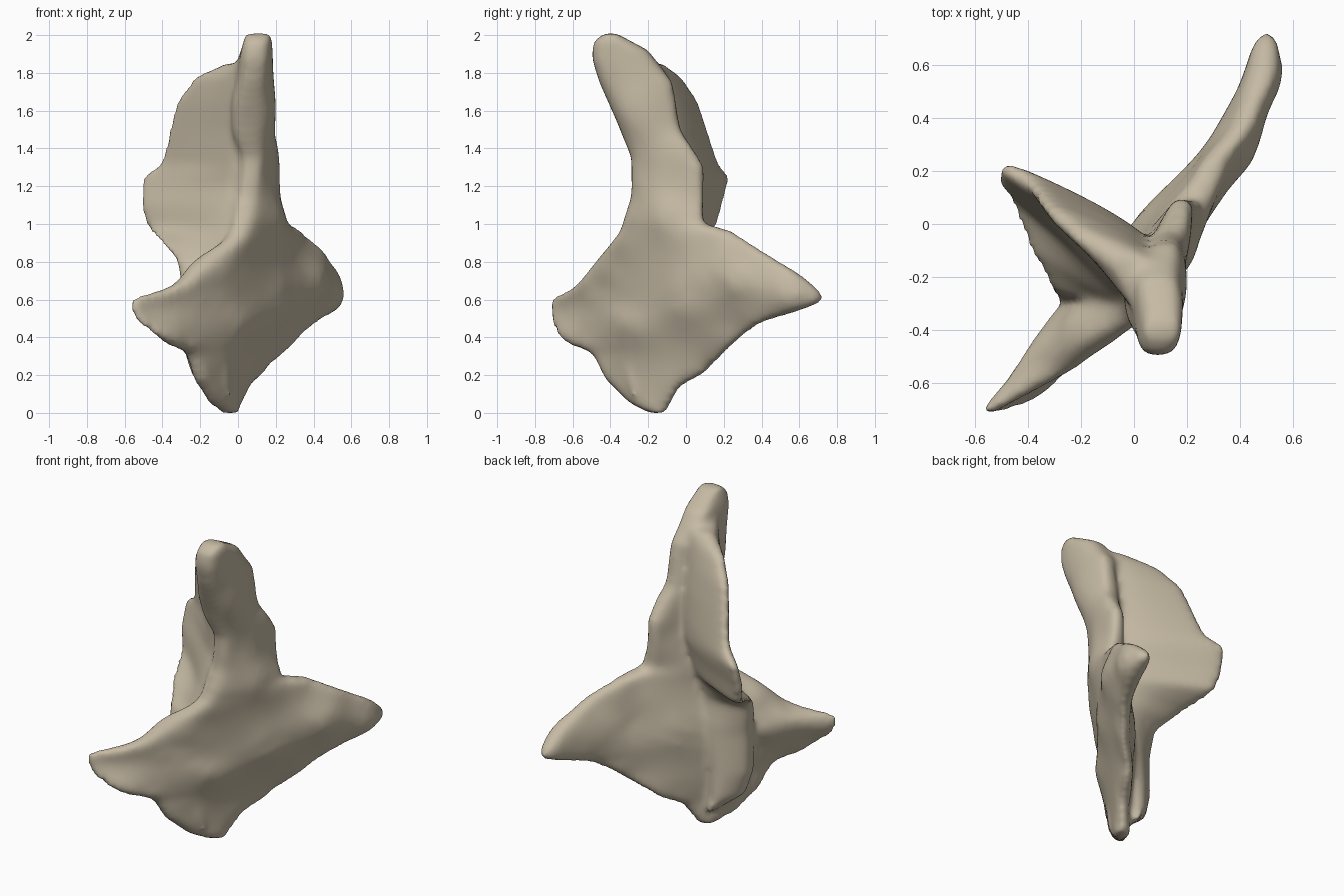
import bpy, bmesh, math
from mathutils import Vector, Matrix

cube = bpy.data.objects.get("Cube")
if cube:
    bpy.data.objects.remove(cube)

bone = bpy.data.materials.new("pale bone")
bone.use_nodes = True
bone.diffuse_color = (0.56, 0.49, 0.37, 1)
bone.node_tree.nodes["Principled BSDF"].inputs["Base Color"].default_value = bone.diffuse_color

RINGS, SIDES = 90, 40


def along(table, z):
    """Interpolate the rows of a table whose first column is the height."""
    if z <= table[0][0]:
        return Vector(table[0][1:])
    for a, b in zip(table, table[1:]):
        if z <= b[0]:
            t = (z - a[0]) / (b[0] - a[0])
            return Vector(a[1:]) * (1 - t) + Vector(b[1:]) * t
    return Vector(table[-1][1:])


def swell(angle, power):
    """Rounded cross-section; a lower power gives blunter ends."""
    return math.copysign(abs(math.sin(angle)) ** power, math.sin(angle))


def loft(bm, ring_at, low, high):
    """Stack closed horizontal rings and cap both ends."""
    rings = []
    for i in range(RINGS + 1):
        z = low + (high - low) * i / RINGS
        rings.append([bm.verts.new((x, y, z)) for x, y in ring_at(z)])
    for a, b in zip(rings, rings[1:]):
        for j in range(SIDES):
            k = (j + 1) % SIDES
            bm.faces.new((a[j], a[k], b[k], b[j]))
    bm.faces.new(rings[0][::-1])
    bm.faces.new(rings[-1])


# Main blade: height, y of the edge, for its front and back edges
front_edge = [(0, -.2, 0), (.05, -.3, 0), (.18, -.43, 0), (.32, -.5, 0), (.36, -.62, 0),
              (.42, -.69, 0), (.5, -.72, 0), (.61, -.72, 0), (.65, -.62, 0), (.7, -.56, 0),
              (.96, -.35, 0), (1.15, -.29, 0), (1.35, -.29, 0), (1.55, -.37, 0),
              (1.75, -.46, 0), (1.88, -.5, 0), (1.97, -.49, 0), (2.01, -.43, 0)]
back_edge = [(0, -.11, 0), (.14, -.03, 0), (.21, .1, 0), (.38, .27, 0), (.48, .4, 0),
             (.54, .6, 0), (.59, .73, 0), (.64, .72, 0), (.73, .61, 0), (.86, .4, 0),
             (.97, .23, 0), (1, .09, 0), (1.3, .1, 0), (1.5, -.03, 0), (1.75, -.07, 0),
             (1.92, -.2, 0), (2.01, -.37, 0)]

# Blade bend: y, height, middle x, half thickness
bend = [(-.7, .57, -.56, .06), (-.6, .6, -.42, .11), (-.6, .4, -.36, .08),
        (-.48, .62, -.29, .17), (-.55, .7, -.25, .09), (-.5, .34, -.25, .07),
        (-.4, .75, -.15, .16), (-.35, .55, -.18, .17), (-.43, .18, -.2, .07),
        (-.16, 0, -.05, .05), (-.03, .14, .04, .05), (-.3, .5, -.08, .14),
        (-.35, .96, .01, .09), (0, .6, .13, .14), (.1, .21, .12, .05),
        (.27, .38, .29, .06), (.28, .7, .37, .11), (.4, .48, .4, .06),
        (.55, .62, .49, .1), (.7, .6, .5, .08), (.4, .84, .43, .07),
        (.2, .95, .29, .07), (-.1, 1, .12, .12), (-.27, 1.25, .07, .08),
        (.08, 1.2, .18, .06), (-.45, 1.9, .09, .09), (-.25, 1.6, .08, .12),
        (-.05, 1.65, .13, .07), (-.2, 1.85, .09, .1), (-.4, 2, .11, .07)]


def bend_at(y, z):
    """Smooth local plane fit through the bend points."""
    fit = Matrix.Diagonal((0, 0, 0))
    middle, half = Vector((0, 0, 0)), Vector((0, 0, 0))
    for py, pz, x, h in bend:
        p = Vector((1, py - y, pz - z))
        w = 1 / (p.y ** 2 + p.z ** 2 + .008) ** 2
        fit += Matrix([p * (w * c) for c in p])
        middle += p * (w * x)
        half += p * (w * h)
    for i in (1, 2):
        fit[i][i] += .003 * fit[0][0]
    solve = fit.inverted()
    return (solve @ middle).x, max((solve @ half).x, .03)


def blade_ring(z):
    a, b = along(front_edge, z).x, along(back_edge, z).x
    for j in range(SIDES):
        angle = math.tau * j / SIDES
        y = (a + b) / 2 + (b - a) / 2 * math.cos(angle)
        middle, half = bend_at(y, z)
        yield middle + half * swell(angle, .55), y


# Side wing: height, tip x and y, along with the lower inner swelling
wing_tip = [(.1, -.1, -.2), (.2, -.24, -.25), (.35, -.29, -.25), (.6, -.29, -.25),
            (.8, -.32, -.21), (.9, -.4, -.06), (.98, -.48, .15), (1.1, -.51, .18),
            (1.25, -.5, .22), (1.32, -.4, .16), (1.65, -.32, .05),
            (1.78, -.22, -.04), (1.85, -.06, -.14)]
wing_root = [(.1, -.06, -.19), (.35, -.06, -.22), (.6, -.02, -.22), (.95, .03, -.25),
             (1.2, .07, -.19), (1.5, .07, -.21), (1.85, .07, -.27)]


def wing_ring(z):
    tip, root = along(wing_tip, z), along(wing_root, z)
    run = tip - root
    side = Vector((-run.y, run.x)).normalized()
    web = .03 * min(1, max(0, (.95 - z) / .3))
    for j in range(SIDES):
        angle = math.tau * j / SIDES
        t = (1 - math.cos(angle)) / 2
        half = .045 + web + .09 * (1 - t) ** 1.7
        bow = -.02 * math.sin(math.pi * t)
        p = root + run * t + side * (bow + half * swell(angle, .55))
        yield p.x, p.y


bm = bmesh.new()
loft(bm, blade_ring, 0, 2.01)
loft(bm, wing_ring, .1, 1.85)
bmesh.ops.recalc_face_normals(bm, faces=bm.faces)
mesh = bpy.data.meshes.new("bone_piece")
bm.to_mesh(mesh)
bm.free()
mesh.materials.append(bone)
piece = bpy.data.objects.new("bone_piece", mesh)
bpy.context.collection.objects.link(piece)

# Fuse the blade and wing, then soften the joins
fuse = piece.modifiers.new("fuse", 'REMESH')
fuse.mode = 'VOXEL'
fuse.voxel_size = .02
fuse.use_smooth_shade = True
soften = piece.modifiers.new("soften", 'SMOOTH')
soften.factor = .5
soften.iterations = 10
